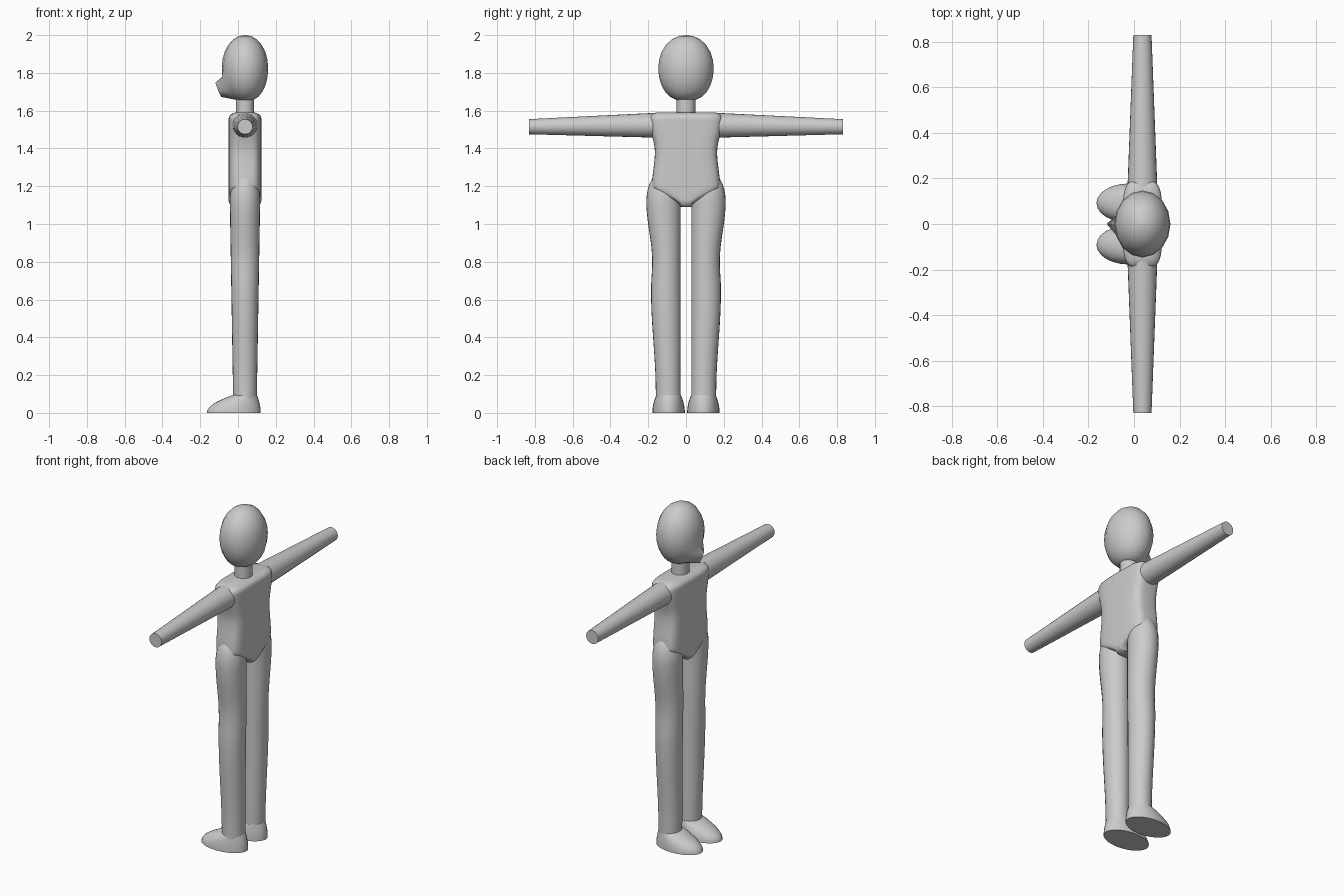
import bpy
import bmesh
from math import cos, sin, pi, copysign, sqrt, radians

cube = bpy.data.objects.get("Cube")
if cube:
    bpy.data.objects.remove(cube, do_unlink=True)

grey = bpy.data.materials.new("plain grey")
grey.use_nodes = True
colour = (0.6, 0.6, 0.6, 1)
grey.diffuse_color = colour
grey.node_tree.nodes["Principled BSDF"].inputs["Base Color"].default_value = colour


def blend(start, end, t):
    return start + (end - start) * t


def eased(keys, height):
    """Ease smoothly between (height, value) keys and hold the end values."""
    for (low, start), (high, end) in zip(keys, keys[1:]):
        if height <= high:
            t = max(0, (height - low) / (high - low))
            return blend(start, end, (1 - cos(pi * t)) / 2)
    return keys[-1][1]


def rounded(value, squareness):
    return copysign(abs(value) ** (2 / squareness), value)


def finish(name, bm):
    """Turn the bmesh into a smooth, coloured object."""
    bmesh.ops.recalc_face_normals(bm, faces=bm.faces)
    mesh = bpy.data.meshes.new(name)
    bm.to_mesh(mesh)
    bm.free()
    mesh.materials.append(grey)
    obj = bpy.data.objects.new(name, mesh)
    bpy.context.collection.objects.link(obj)
    bpy.ops.object.select_all(action='DESELECT')
    obj.select_set(True)
    bpy.context.view_layer.objects.active = obj
    bpy.ops.object.shade_smooth_by_angle(angle=radians(60))


def loft(section, steps, segments=24, squareness=2):
    """Skin rings; section(t) gives the centre x, y, z and the two radii."""
    bm = bmesh.new()
    loops = []
    for step in range(steps + 1):
        x, y, z, radius_x, radius_y = section(step / steps)
        loop = []
        for i in range(segments):
            angle = 2 * pi * i / segments
            loop.append(bm.verts.new((x + radius_x * rounded(cos(angle), squareness),
                                      y + radius_y * rounded(sin(angle), squareness), z)))
        loops.append(loop)
    for low, high in zip(loops, loops[1:]):
        for i in range(segments):
            bm.faces.new((low[i - 1], low[i], high[i], high[i - 1]))
    bm.faces.new(loops[0])
    bm.faces.new(loops[-1])
    return bm, loops


middle = 0.037
sole, crotch, hip, shoulder, neck_top, crown = 0, 1.09, 1.2, 1.59, 1.68, 2


# Head: an egg, fuller below than above, with a pointed nose and chin ridge
def head_section(t):
    angle = pi * t
    size = max(0.03, sin(angle) ** (0.8 if t < 0.5 else 0.95))
    half_height = 0.175
    return middle, 0, crown - half_height * (1 + cos(angle)), 0.123 * size, 0.147 * size


head, head_loops = loft(head_section, steps=12, segments=16)
for row in (2, 3, 4):
    ridge = head_loops[row][8].co
    ridge.x = -0.06 - 0.015 * row
    ridge.z += 0.005 * (row - 2)
finish("head", head)

# Neck
neck, _ = loft(lambda t: (middle, 0, blend(shoulder - 0.03, neck_top, t), 0.048, 0.05), steps=1)
finish("neck", neck)


# Torso: flat front and back, narrow waist, rounded shoulders, pointed between the legs
def torso_section(t):
    z = blend(crotch, shoulder, t)
    half_width = eased([(crotch, 0.03), (hip, 0.18), (1.38, 0.165), (1.55, 0.193)], z)
    bevel = 0.035
    over = max(0, z - shoulder + bevel) / bevel
    under = max(0, crotch + bevel - z) / bevel
    inset = bevel * (1 - sqrt(max(0, 1 - over * over)))
    depth = 0.087 - inset - 0.02 * under * under
    return middle, 0, z, depth, half_width - inset


torso, _ = loft(torso_section, steps=50, segments=40, squareness=4)
finish("torso", torso)


# Leg: straight inner edge, slight calf and hip bulge, domed top
def leg_section(t):
    z = blend(0.04, 1.275, t)
    inner = 0.028
    outer = eased([(0.1, 0.16), (0.65, 0.185), (0.8, 0.179), (1.12, 0.21)], z)
    over = max(0, z - 1.12) / 0.16
    dome = sqrt(1 - over * over)
    depth = blend(0.062, 0.083, t)
    return middle, (inner + outer) / 2, z, depth * dome, (outer - inner) / 2 * dome


# Foot: flat sole, with toes sloping down towards -x
def foot_section(t):
    fall = t * t
    toe = blend(-0.165, -0.025, fall)
    heel = blend(0.12, 0.1, fall)
    return (toe + heel) / 2, 0.092, blend(sole, 0.095, t), (heel - toe) / 2, blend(0.086, 0.065, fall)


# Arm: a tapered tube, lofted upright and then laid out along y
def arm_section(t):
    radius = blend(0.066, 0.04, t)
    return middle, blend(1.523, 1.515, t), blend(0.15, 0.83, t), radius, radius


for side, sign in (("left", -1), ("right", 1)):
    arm, _ = loft(arm_section, steps=4)
    for vert in arm.verts:
        x, height, reach = vert.co
        vert.co = x, sign * reach, height
    finish(side + "_arm", arm)
    for part, section, steps in (("_leg", leg_section, 40), ("_foot", foot_section, 8)):
        limb, _ = loft(section, steps)
        for vert in limb.verts:
            vert.co.y *= sign
        finish(side + part, limb)
